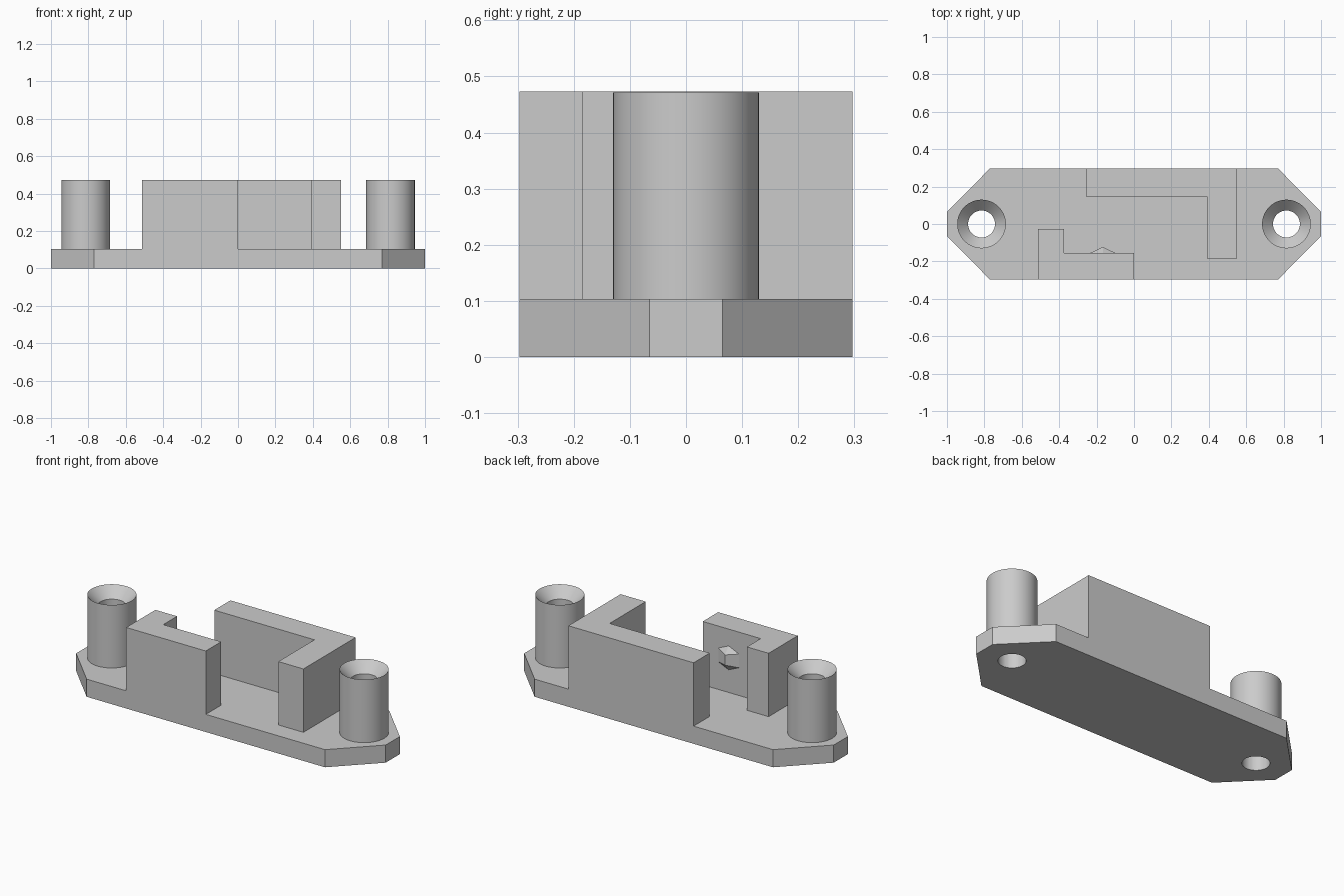
import bpy, bmesh, math

cube = bpy.data.objects.get("Cube")
if cube:
    bpy.data.objects.remove(cube, do_unlink=True)

BASE_TOP, WALL_TOP, POST_TOP = 0.103, 0.473, 0.471
POST_X, POST_R, HOLE_R = 0.815, 0.13, 0.072
SEGMENTS = 64

grey = bpy.data.materials.new("grey plastic")
grey.use_nodes = True
colour = (0.6, 0.6, 0.6, 1)
grey.diffuse_color = colour
grey.node_tree.nodes["Principled BSDF"].inputs["Base Color"].default_value = colour


def make_object(name, bm):
    bmesh.ops.recalc_face_normals(bm, faces=bm.faces)
    mesh = bpy.data.meshes.new(name)
    bm.to_mesh(mesh)
    bm.free()
    mesh.materials.append(grey)
    obj = bpy.data.objects.new(name, mesh)
    bpy.context.collection.objects.link(obj)
    return obj


def prism(name, outline, bottom, top):
    bm = bmesh.new()
    face = bm.faces.new([bm.verts.new((x, y, bottom)) for x, y in outline])
    out = bmesh.ops.extrude_face_region(bm, geom=[face])
    moved = [v for v in out["geom"] if isinstance(v, bmesh.types.BMVert)]
    bmesh.ops.translate(bm, verts=moved, vec=(0, 0, top - bottom))
    return make_object(name, bm)


def circle(cx, r):
    return [(cx + r * math.cos(math.tau * i / SEGMENTS),
             r * math.sin(math.tau * i / SEGMENTS)) for i in range(SEGMENTS)]


def smooth(obj):
    bpy.ops.object.select_all(action='DESELECT')
    obj.select_set(True)
    bpy.context.view_layer.objects.active = obj
    bpy.ops.object.shade_smooth_by_angle(angle=math.radians(30))


# Base plate with clipped corners
quarter = [(1, 0.065), (0.77, 0.297)]
half = quarter + [(-x, y) for x, y in reversed(quarter)]
base = prism("base_plate", half + [(-x, -y) for x, y in half], 0, BASE_TOP)

# Hollow screw posts with countersunk tops, and their holes in the base
profile = [(HOLE_R, BASE_TOP), (POST_R, BASE_TOP), (POST_R, POST_TOP),
           (HOLE_R, POST_TOP - 0.06)]
for side, sx in (("left", 1), ("right", -1)):
    cutter = prism(side + "_hole_cutter", circle(sx * POST_X, HOLE_R), -0.1, 0.2)
    cutter.hide_render = True
    cutter.hide_set(True)
    cut = base.modifiers.new(side + "_hole", 'BOOLEAN')
    cut.operation, cut.solver, cut.object = 'DIFFERENCE', 'EXACT', cutter

    bm = bmesh.new()
    verts = [bm.verts.new((r, 0, z)) for r, z in profile]
    edges = [bm.edges.new((verts[i - 1], verts[i])) for i in range(len(verts))]
    bmesh.ops.spin(bm, geom=verts + edges, cent=(0, 0, 0), axis=(0, 0, 1),
                   angle=math.tau, steps=SEGMENTS)
    bmesh.ops.remove_doubles(bm, verts=bm.verts, dist=0.0001)
    post = make_object(side + "_screw_post", bm)
    post.location.x = sx * POST_X
    smooth(post)
smooth(base)

# L-shaped walls
prism("back_wall", [(-0.257, 0.297), (-0.257, 0.148), (0.39, 0.148),
                    (0.39, -0.185), (0.552, -0.185), (0.552, 0.297)],
      BASE_TOP, WALL_TOP)
prism("front_wall", [(-0.514, -0.297), (0, -0.297), (0, -0.155),
                     (-0.374, -0.155), (-0.374, -0.028), (-0.514, -0.028)],
      BASE_TOP, WALL_TOP)

# Small faceted catch on the inside of the front wall
bm = bmesh.new()
for sz in (-1, 1):
    for x, y, z in ((-0.067, 0, 0.04), (0.067, 0, 0.04), (0, 0, 0.07), (0, 0.033, 0.03)):
        bm.verts.new((x, y, sz * z))
bmesh.ops.convex_hull(bm, input=bm.verts)
catch = make_object("catch", bm)
catch.location = (-0.167, -0.155, 0.305)
